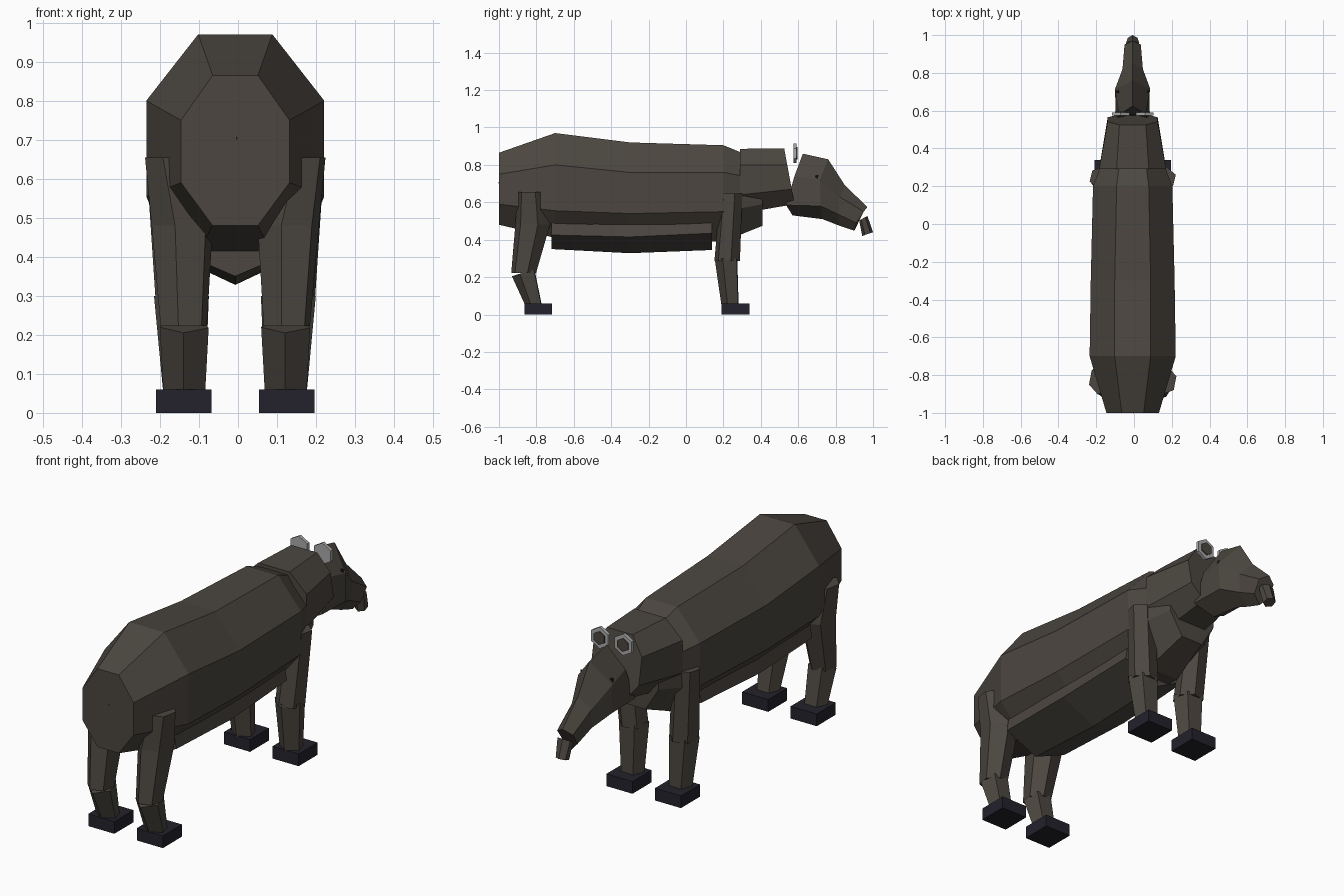
import bpy, bmesh, math

if "Cube" in bpy.data.objects:
    bpy.data.objects.remove(bpy.data.objects["Cube"])

CX = -0.007  # small sideways offset of the whole animal


def material(name, rgb):
    m = bpy.data.materials.new(name)
    m.diffuse_color = (*rgb, 1)
    m.use_nodes = True
    m.node_tree.nodes["Principled BSDF"].inputs["Base Color"].default_value = m.diffuse_color
    return m


HIDE = material("brown hide", (0.072, 0.062, 0.051))
HOOF = material("dark hoof", (0.017, 0.016, 0.025))
EAR = material("pale ear", (0.40, 0.40, 0.40))
EYE = material("black eye", (0.008, 0.008, 0.008))


def loft(name, rings, mat):
    """Skin a list of equal-length point rings and cap both ends."""
    bm = bmesh.new()
    vs = [[bm.verts.new((x + CX, y, z)) for x, y, z in r] for r in rings]
    n = len(vs[0])
    for a, b in zip(vs, vs[1:]):
        for i in range(n):
            bm.faces.new((a[i], a[(i + 1) % n], b[(i + 1) % n], b[i]))
    bm.faces.new(vs[0])
    bm.faces.new(vs[-1])
    bmesh.ops.recalc_face_normals(bm, faces=bm.faces)
    me = bpy.data.meshes.new(name)
    bm.to_mesh(me)
    bm.free()
    me.materials.append(mat)
    ob = bpy.data.objects.new(name, me)
    bpy.context.collection.objects.link(ob)
    return ob


def octagon(y, a, w, zt, z1, z2, zb, tilt=0):
    """Upright eight-sided section; tilt leans the top towards the rear."""
    half = [(a, zt), (w, z1), (w, z2), (a, zb)]
    pts = half + [(-x, z) for x, z in reversed(half)]
    return [(x, y - tilt * (z - zb) / (zt - zb), z) for x, z in pts]


def flat_ring(x, y, z, rx, ry, n=6, turn=0.3, lean=0):
    """Horizontal ring used for limbs and snout."""
    pts = []
    for i in range(n):
        t = 2 * math.pi * i / n + turn
        pts.append((x + rx * math.cos(t), y + ry * math.sin(t), z + lean * math.sin(t)))
    return pts


def mirrored(half):
    """Section from points listed top to bottom; first and last lie on the centre."""
    return half + [(-x, y, z) for x, y, z in reversed(half[1:-1])]


def disc(name, x, y, z, r, depth, mat, n=6):
    bpy.ops.mesh.primitive_cylinder_add(vertices=n, radius=r, depth=depth,
                                        location=(x + CX, y, z),
                                        rotation=(math.pi / 2, 0, 0))
    ob = bpy.context.object
    ob.name = name
    ob.data.materials.append(mat)
    return ob


# Body
loft("body", [octagon(*r) for r in (
    (-1.0, .058, .139, .865, .75, .59, .48),
    (-.70, .095, .228, .97, .80, .555, .41),
    (-.30, .095, .222, .92, .76, .54, .39),
    (.20, .085, .210, .905, .76, .55, .39),
    (.41, .060, .130, .82, .72, .59, .475))], HIDE)

# Belly with a ridge underneath
loft("belly", [mirrored([(0, y, .60), (.15, y, .58), (w, y, zs), (0, y, zb)])
               for y, w, zs, zb in ((-.72, .175, .425, .35),
                                    (-.30, .185, .415, .328),
                                    (.14, .175, .435, .345))], HIDE)

# Neck
loft("neck", [octagon(.29, .085, .178, .886, .80, .64, .54),
              octagon(.58, .070, .132, .888, .80, .67, .59, .055)], HIDE)

# Head
loft("head", [mirrored(h) for h in (
    [(0, .625, .86), (.07, .58, .74), (.09, .535, .585), (0, .57, .53)],
    [(0, .76, .83), (.093, .715, .72), (.09, .72, .58), (0, .73, .51)],
    [(0, .85, .69), (.054, .82, .63), (.05, .815, .535), (0, .82, .475)],
    [(0, .97, .575), (.043, .95, .55), (.04, .91, .49), (0, .90, .448)])], HIDE)

# Drooping snout tip
loft("snout_tip", [flat_ring(0, .948, .515, .040, .022, 6, math.pi / 6, .012),
                   flat_ring(0, .971, .430, .030, .029, 6, math.pi / 6, .010)], HIDE)

# Tail stub
loft("tail", [flat_ring(0, -.99, .70, .012, .014, 4),
              flat_ring(0, -.99, .74, .002, .002, 4)], HIDE)

for s, side in ((-1, "left"), (1, "right")):
    # Ears
    disc("ear_" + side, s * .064, .582, .862, .053, .016, EAR)
    disc("inner_ear_" + side, s * .064, .592, .862, .033, .006, HIDE)

    # Eyes
    loft("eye_" + side, [flat_ring(s * .075, .70, .725, .014, .008, 5),
                         flat_ring(s * .075, .70, .742, .014, .008, 5)], EYE)

    # Rear legs
    loft("rear_upper_leg_" + side, [
        flat_ring(s * .172, -.828, .655, .062, .075),
        flat_ring(s * .136, -.820, .48, .082, .095),
        flat_ring(s * .132, -.868, .222, .062, .068)], HIDE)
    loft("rear_lower_leg_" + side, [
        flat_ring(s * .130, -.865, .225, .066, .066, 5, .9, .02),
        flat_ring(s * .130, -.810, .045, .056, .048, 5, .9)], HIDE)

    # Front legs
    loft("front_upper_leg_" + side, [
        flat_ring(s * .165, .243, .648, .066, .060),
        flat_ring(s * .137, .220, .285, .070, .070)], HIDE)
    loft("front_lower_leg_" + side, [
        flat_ring(s * .137, .219, .300, .074, .066, 5, .9),
        flat_ring(s * .130, .240, .045, .056, .050, 5, .9)], HIDE)

    # Hooves
    for part, y in (("rear", -.79), ("front", .265)):
        box = [(-.071, -.074), (.071, -.074), (.071, .074), (-.071, .074)]
        loft(part + "_hoof_" + side,
             [[(s * .132 + a, y + b, z) for a, b in box] for z in (0, .06)], HOOF)
